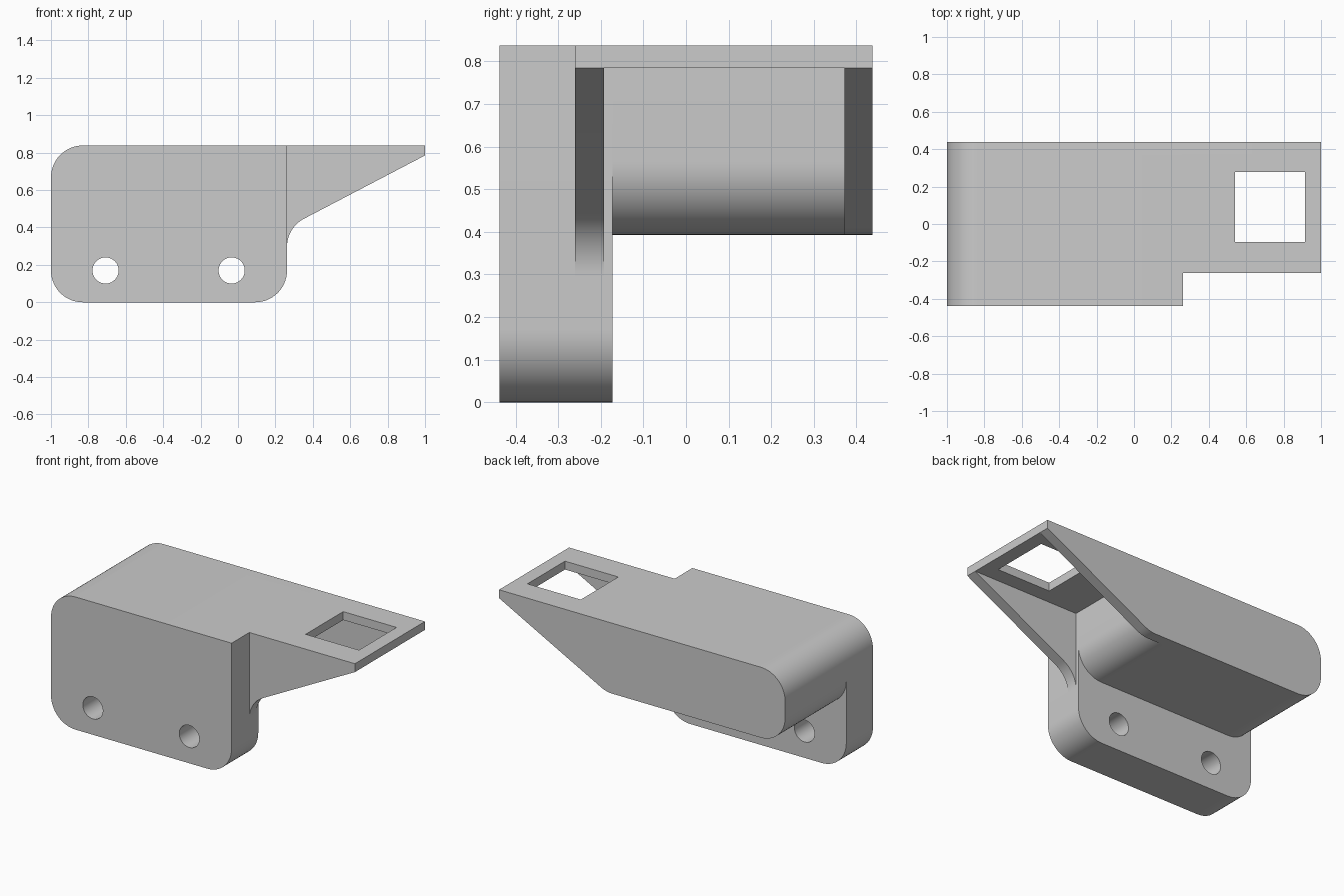
import bpy, bmesh
from math import radians, sin, cos

cube = bpy.data.objects.get("Cube")
if cube:
    bpy.data.objects.remove(cube, do_unlink=True)

grey = bpy.data.materials.new("light grey")
grey.use_nodes = True
grey.diffuse_color = (0.6, 0.6, 0.6, 1)
grey.node_tree.nodes["Principled BSDF"].inputs["Base Color"].default_value = (0.6, 0.6, 0.6, 1)

# Shared dimensions
LEFT, STEP, TIP = -1.0, 0.262, 1.0
FRONT, BACK = -0.438, 0.438
PLATE_BACK = -0.172
TOP, BLOCK_BOTTOM, SHELF_BOTTOM = 0.838, 0.393, 0.785
R = 0.17
SLOPE = radians(27.6)


def arc(cx, cz, start, end, r=R, steps=14):
    angles = [radians(start + (end - start) * i / steps) for i in range(steps + 1)]
    return [(cx + r * cos(a), cz + r * sin(a)) for a in angles]


def prism(name, profile, y0, y1):
    """Extrude an x-z profile from y0 to y1."""
    bm = bmesh.new()
    face = bm.faces.new([bm.verts.new((x, y0, z)) for x, z in profile])
    moved = bmesh.ops.extrude_face_region(bm, geom=[face])["geom"]
    verts = [v for v in moved if isinstance(v, bmesh.types.BMVert)]
    bmesh.ops.translate(bm, verts=verts, vec=(0, y1 - y0, 0))
    bmesh.ops.recalc_face_normals(bm, faces=bm.faces)
    mesh = bpy.data.meshes.new(name)
    bm.to_mesh(mesh)
    bm.free()
    mesh.materials.append(grey)
    obj = bpy.data.objects.new(name, mesh)
    bpy.context.collection.objects.link(obj)
    return obj


def activate(obj):
    bpy.ops.object.select_all(action="DESELECT")
    obj.select_set(True)
    bpy.context.view_layer.objects.active = obj


def cut(obj, cutter):
    mod = obj.modifiers.new("cut", "BOOLEAN")
    mod.operation, mod.solver, mod.object = "DIFFERENCE", "EXACT", cutter
    activate(obj)
    bpy.ops.object.modifier_apply(modifier=mod.name)
    bpy.data.objects.remove(cutter, do_unlink=True)


def rect(x0, x1, z0, z1):
    return [(x0, z0), (x1, z0), (x1, z1), (x0, z1)]


# Mounting plate with two screw holes
top_left = arc(LEFT + R, TOP, 90, 180)
top_left = [(x, z - R) for x, z in top_left]
plate = prism("mounting_plate",
              [(STEP, TOP)] + top_left
              + arc(LEFT + R, R, 180, 270) + arc(STEP - R, R, 270, 360),
              FRONT, PLATE_BACK)
for x in (-0.708, -0.034):
    hole = arc(x, 0.17, 0, 360, r=0.07, steps=40)[:-1]
    cut(plate, prism("hole_cutter", hole, FRONT - 0.1, PLATE_BACK + 0.1))

# Solid block behind the plate, rounded on three edges
lower_left = arc(LEFT + R, BLOCK_BOTTOM + R, 180, 270)
INNER_BACK, INNER_FRONT = 0.372, -0.193
block = prism("body_block",
              [(STEP, TOP)] + top_left + lower_left
              + arc(STEP - R, BLOCK_BOTTOM + R, 270, 360),
              PLATE_BACK, INNER_BACK)

# Back wall runs the full length and tapers to the tip
slope_tan = sin(SLOPE) / cos(SLOPE)
corner_x = TIP - (SHELF_BOTTOM - BLOCK_BOTTOM) / slope_tan
bend_x = corner_x - R * sin(SLOPE / 2) / cos(SLOPE / 2)
back_wall = prism("back_wall",
                  [(TIP, TOP)] + top_left + lower_left
                  + arc(bend_x, BLOCK_BOTTOM + R, 270, 297.6, steps=6)
                  + [(TIP, SHELF_BOTTOM)],
                  INNER_BACK, BACK)

# Front gusset with a concave fillet against the plate
tangent_x = STEP + R - R * sin(SLOPE)
tangent_z = SHELF_BOTTOM - (TIP - tangent_x) * slope_tan
gusset = prism("front_gusset",
               [(TIP, TOP), (STEP, TOP)]
               + arc(STEP + R, tangent_z - R * cos(SLOPE), 180, 117.6)
               + [(TIP, SHELF_BOTTOM)],
               -0.261, INNER_FRONT)

# Thin shelf with a square window
shelf = prism("shelf", rect(STEP, TIP, SHELF_BOTTOM, TOP), INNER_FRONT, INNER_BACK)
cut(shelf, prism("window_cutter", rect(0.54, 0.913, 0.7, 0.9), -0.096, 0.279))

for part in (plate, block, back_wall, gusset, shelf):
    activate(part)
    bpy.ops.object.shade_smooth_by_angle(angle=radians(30))
